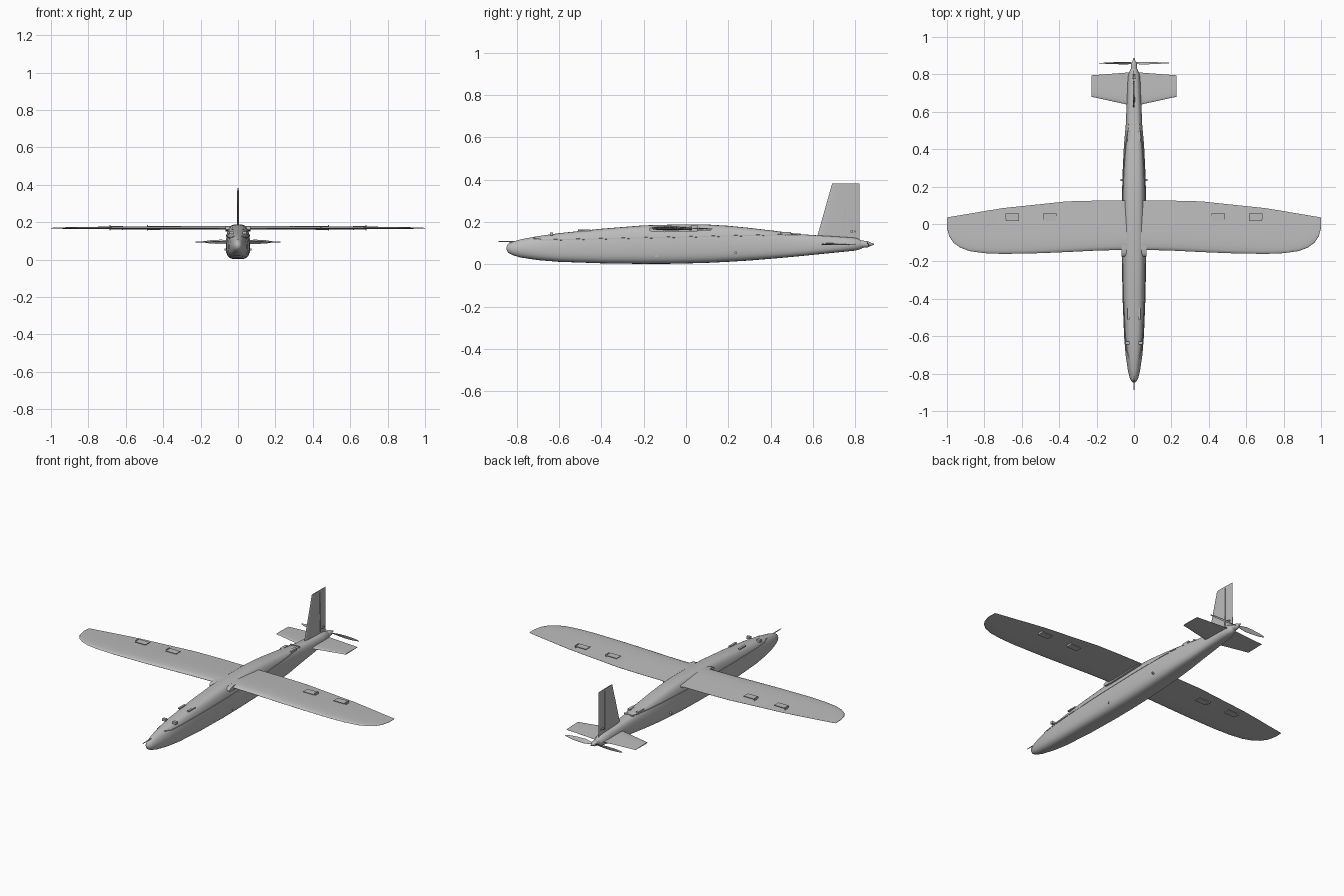
import bpy, bmesh, math
from mathutils import Vector

cube = bpy.data.objects.get("Cube")
if cube:
    bpy.data.objects.remove(cube, do_unlink=True)

grey = bpy.data.materials.new("airframe grey")
grey.use_nodes = True
grey.diffuse_color = (0.5, 0.5, 0.5, 1)
grey.node_tree.nodes["Principled BSDF"].inputs["Base Color"].default_value = (0.5, 0.5, 0.5, 1)


def finish(name, bm, angle=35):
    bmesh.ops.recalc_face_normals(bm, faces=bm.faces)
    me = bpy.data.meshes.new(name)
    bm.to_mesh(me)
    bm.free()
    me.materials.append(grey)
    ob = bpy.data.objects.new(name, me)
    bpy.context.collection.objects.link(ob)
    bpy.ops.object.select_all(action='DESELECT')
    ob.select_set(True)
    bpy.context.view_layer.objects.active = ob
    bpy.ops.object.shade_smooth_by_angle(angle=math.radians(angle))
    return ob


def loft(name, rings, angle=35):
    bm = bmesh.new()
    vs = [[bm.verts.new(p) for p in r] for r in rings]
    n = len(rings[0])
    for a, b in zip(vs, vs[1:]):
        for i in range(n):
            j = (i + 1) % n
            bm.faces.new((a[i], a[j], b[j], b[i]))
    bm.faces.new(vs[0])
    bm.faces.new(vs[-1])
    return finish(name, bm, angle)


def box(name, centre, size):
    bm = bmesh.new()
    bmesh.ops.create_cube(bm, size=1)
    for v in bm.verts:
        v.co = Vector(centre) + Vector([a * b for a, b in zip(v.co, size)])
    return finish(name, bm)


def rod(name, start, end, r1, r2=None, sides=12):
    a, b = Vector(start), Vector(end)
    u = (b - a).normalized()
    s = u.orthogonal().normalized()
    t = u.cross(s)
    ring = lambda c, r: [c + r * (s * math.cos(k) + t * math.sin(k))
                         for k in (math.tau * i / sides for i in range(sides))]
    return loft(name, [ring(a, r1), ring(b, r1 if r2 is None else r2)])


# Fuselage stations: y, half width, bottom, top
BODY = [(-.848, .005, .07, .082), (-.84, .015, .055, .096), (-.82, .024, .044, .106),
        (-.78, .033, .032, .118), (-.7, .045, .02, .133), (-.6, .053, .012, .147),
        (-.4, .061, .005, .168), (-.2, .065, .002, .184), (-.05, .065, .003, .188),
        (.1, .065, .007, .188), (.2, .063, .012, .182), (.3, .06, .018, .172),
        (.42, .054, .028, .158), (.53, .044, .038, .143), (.65, .039, .05, .135),
        (.75, .035, .06, .129), (.8, .03, .065, .125), (.825, .02, .072, .115),
        (.838, .012, .08, .108)]


def body_at(y):
    for a, b in zip(BODY, BODY[1:]):
        if y <= b[0]:
            f = (y - a[0]) / (b[0] - a[0])
            return [p + f * (q - p) for p, q in zip(a, b)][1:]
    return BODY[-1][1:]


def exponent(y):
    return 2 + 1.6 * max(0, min(1, (y + .84) / .3, (.84 - y) / .25))


def body_side(y, z):
    # half width of the skin at a given height
    w, lo, hi = body_at(y)
    t = max(-.98, min(.98, (2 * z - lo - hi) / (hi - lo)))
    n = exponent(y)
    return w * (1 - abs(t) ** n) ** (1 / n) * (1 - .16 * max(0, t))


rings = []
for y, w, lo, hi in BODY:
    ring = []
    for i in range(32):
        a = math.tau * i / 32
        c, s = math.cos(a), math.sin(a)
        e = 2 / exponent(y)
        t = math.copysign(abs(s) ** e, s)
        x = math.copysign(abs(c) ** e, c) * w * (1 - .16 * max(0, t))
        ring.append((x, y, (lo + hi) / 2 + t * (hi - lo) / 2))
    rings.append(ring)
loft("fuselage", rings, 40)

# Hatch edge, a thin raised seam along both sides
for sx, side in ((1, "left"), (-1, "right")):
    seam = []
    for i in range(31):
        y = -.72 + i * 1.26 / 30
        z = .113 + .028 * i / 30 if i else .122
        x = body_side(y, z)
        seam.append([(sx * (x + dx), y, z + dz) for dx, dz in
                     ((-.006, -.003), (.002, -.002), (.002, .003), (-.006, .004))])
    loft(side + "_hatch_seam", seam)


def foil(le, te, thick, count=12):
    # closed profile as (chord position, height)
    up, down = [], []
    for i in range(count + 1):
        f = (1 - math.cos(math.pi * i / count)) / 2
        h = thick * (2.6 * (math.sqrt(f) - f) * (1 - .3 * f) + .04 * f)
        y = le + f * (te - le)
        up.append((y, h * .62))
        down.append((y, -h * .38))
    return up + down[:0:-1]


# One-piece wing: span, leading edge, trailing edge, thickness, height
WING = [(0, -.137, .125, .034, .168), (.2, -.142, .125, .032, .168), (.36, -.15, .121, .03, .168),
        (.5, -.156, .106, .027, .168), (.7, -.16, .085, .022, .168), (.8, -.156, .069, .019, .168),
        (.88, -.145, .055, .016, .168), (.93, -.126, .047, .013, .168), (.965, -.1, .041, .011, .168),
        (.988, -.066, .037, .008, .168), (1, -.02, .034, .004, .168)]
span = [(-s[0],) + s[1:] for s in WING[:0:-1]] + WING
loft("wing", [[(x, y, z + h) for y, h in foil(le, te, th)] for x, le, te, th, z in span], 50)

# Saddle over the wing root
loft("wing_saddle", [[(x, y, z + h) for y, h in foil(-.175, .125, .045)]
                     for x, z in ((-.066, .162), (.066, .162))], 50)

# Tailplane and fin
TAIL = [(-.226, .68, .795, .008), (-.03, .637, .81, .016), (.03, .637, .81, .016), (.226, .68, .795, .008)]
loft("tailplane", [[(x, y, .094 + h) for y, h in foil(le, te, th)] for x, le, te, th in TAIL])
loft("fin", [[(h - .12 * th, y, z) for y, h in foil(le, te, th)]
             for z, le, te, th in ((.075, .605, .82, .017), (.14, .622, .82, .016), (.382, .69, .818, .009))])
for sx, side in ((1, "left"), (-1, "right")):
    # hinge line, rudder horn and fasteners
    loft(side + "_rudder_hinge", [[(sx * (x + d), y, z) for d, y in
         ((-.002, .759), (.001, .759), (.001, .764), (-.002, .764))]
         for z, x in ((.14, .0055), (.37, .0036))])
    rod(side + "_rudder_screw", (0, .782, .155), (sx * .009, .782, .155), .007)
    rod(side + "_rudder_pin", (0, .798, .155), (sx * .007, .798, .155), .004)
    # body side fittings
    for label, y, z, r, out in (("front_bolt", -.14, .04, .006, .003), ("rear_bolt", .235, .055, .006, .012)):
        x = body_side(y, z)
        rod(side + "_" + label, (sx * (x - .01), y, z), (sx * (x + out), y, z), r)
    # nose lugs, hatch vents and rear hatch blocks
    box(side + "_nose_lug", (sx * .034, -.635, .143), (.022, .016, .014))
    box(side + "_hatch_vent", (sx * .03, -.48, .161), (.012, .06, .006))
    box(side + "_hatch_catch", (sx * .028, .47, .148), (.016, .05, .01))
    # wing servo covers with horns above and below
    for label, x in (("flap", .45), ("aileron", .65)):
        for face, z in (("upper", .1795), ("lower", .1605)):
            box(f"{side}_{label}_{face}_cover", (sx * x, .035, z), (.07, .04, .003))
        box(f"{side}_{label}_horn", (sx * (x + .035), .04, .17), (.005, .03, .03))
box("rear_hatch_ridge", (0, .532, .142), (.06, .006, .008))

# Nose probe
rod("nose_probe", (0, -.81, .107), (0, -.887, .107), .003, .002, 8)

# Motor, spinner and two-blade propeller
rod("motor", (0, .82, .095), (0, .85, .095), .018, .016, 20)
loft("spinner", [[(r * math.cos(math.tau * i / 20), y, .095 + r * math.sin(math.tau * i / 20))
     for i in range(20)] for y, r in ((.848, .016), (.858, .015), (.866, .011), (.875, .006), (.888, .003))])
BLADE = [(.005, .01, 50), (.03, .018, 42), (.06, .026, 32), (.1, .025, 24), (.15, .018, 18), (.186, .006, 14)]
for sx, side in ((1, "left"), (-1, "right")):
    blade = []
    for x, chord, deg in BLADE:
        a = math.radians(deg) * sx
        blade.append([(sx * x, .86 + h * math.cos(a) - c * math.sin(a), .095 + c * math.cos(a) + h * math.sin(a))
                      for c, h in foil(-chord / 2, chord / 2, .005, 6)])
    loft(side + "_propeller_blade", blade, 50)
